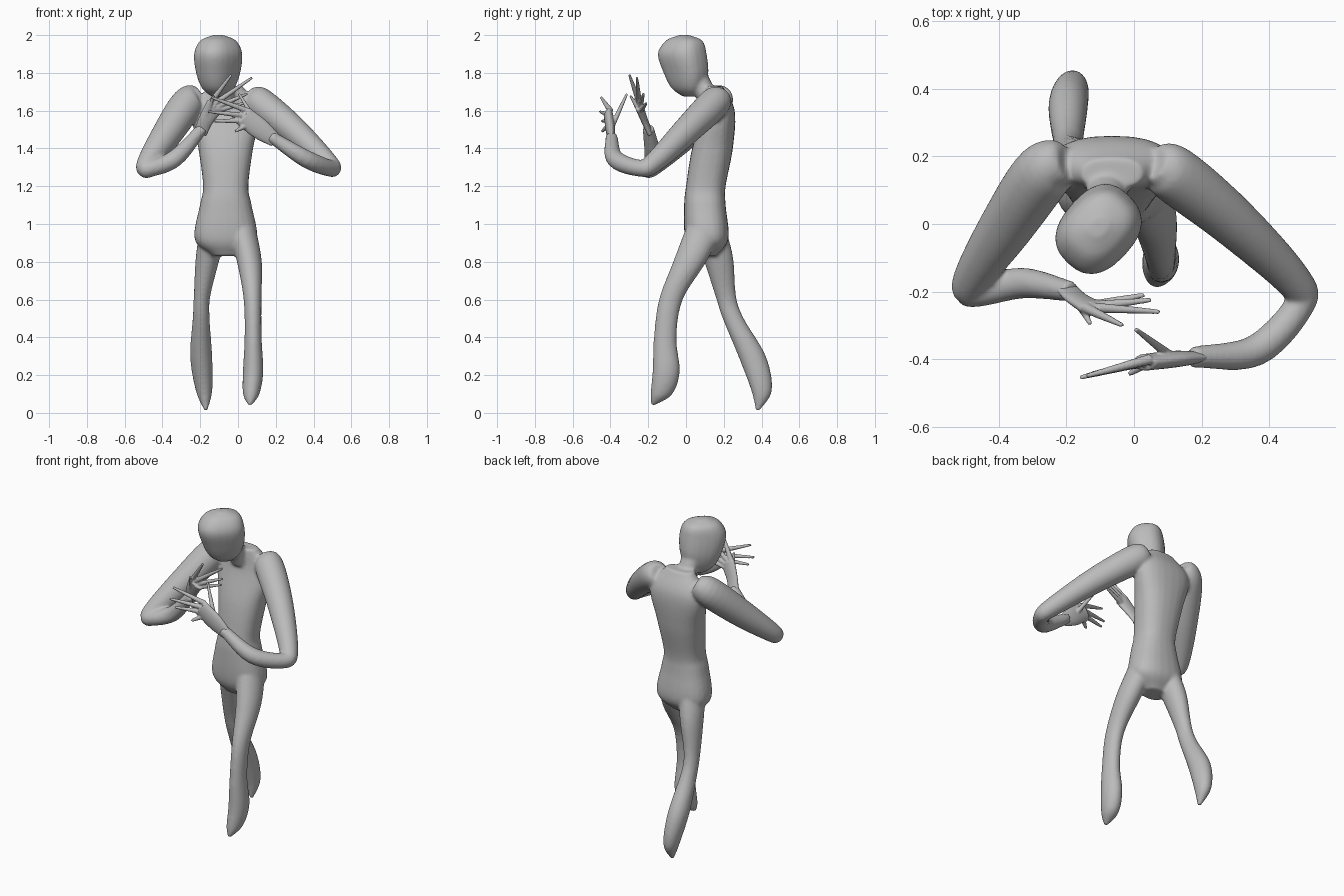
import bpy, bmesh, math
from mathutils import Vector, Matrix

cube = bpy.data.objects.get("Cube")
if cube:
    bpy.data.objects.remove(cube)

GREY = (0.5, 0.5, 0.5, 1)
grey = bpy.data.materials.new("plain grey")
grey.use_nodes = True
grey.diffuse_color = GREY
grey.node_tree.nodes["Principled BSDF"].inputs["Base Color"].default_value = GREY

UPWARD = Vector((0, 0, 1))
DEPTHWARD = Vector((0, 1, 0))


def blend(p, q, r, s, t):
    """Catmull-Rom value between q and r."""
    square = (2 * p - 5 * q + 4 * r - s) * t * t
    cubic = (3 * q - p - 3 * r + s) * t ** 3
    return q + ((r - p) * t + square + cubic) / 2


def spline(stations, steps=6):
    """Smooth curve through stations, each a position followed by radii."""
    before = [2 * a - b for a, b in zip(stations[0], stations[1])]
    after = [2 * a - b for a, b in zip(stations[-1], stations[-2])]
    padded = [before] + stations + [after]
    curve = []
    for span in zip(padded, padded[1:], padded[2:], padded[3:]):
        for i in range(steps):
            curve.append([blend(*values, i / steps) for values in zip(*span)])
    return curve + [stations[-1]]


def rounded(value, radius, power):
    """One coordinate of a superellipse outline."""
    return math.copysign(abs(value) ** (2 / power), value) * max(radius, 0.003)


def loft(bm, stations, across=None, yaw=0, power=2, sides=24):
    """Skin sections that lie level, or across the path when a reference is given."""
    path = spline(stations)
    centres = [Vector(station[:3]) for station in path]
    turn = Matrix.Rotation(yaw, 3, 'Z')
    rings = []
    for i, station in enumerate(path):
        u = turn @ Vector((1, 0, 0))
        v = turn @ DEPTHWARD
        if across is not None:
            tangent = centres[min(i + 1, len(path) - 1)] - centres[max(i - 1, 0)]
            tangent.normalize()
            v = tangent.cross(across).normalized()
            u = tangent.cross(v)
        ring = []
        for k in range(sides):
            angle = math.tau * k / sides
            wide = rounded(math.cos(angle), station[3], power)
            deep = rounded(math.sin(angle), station[4], power)
            ring.append(bm.verts.new(centres[i] + u * wide + v * deep))
        rings.append(ring)
    for lower, upper in zip(rings, rings[1:]):
        for k in range(sides):
            n = (k + 1) % sides
            bm.faces.new((lower[k], lower[n], upper[n], upper[k]))
    bm.faces.new(rings[0][::-1])
    bm.faces.new(rings[-1])


def limb(bm, joints, squash=1, **options):
    """Loft through joints of one radius, flattened by the squash ratio."""
    loft(bm, [(x, y, z, r * squash, r) for x, y, z, r in joints], **options)


def finish(bm, name, voxel, smoothing):
    bmesh.ops.recalc_face_normals(bm, faces=bm.faces)
    mesh = bpy.data.meshes.new(name)
    bm.to_mesh(mesh)
    bm.free()
    mesh.materials.append(grey)
    part = bpy.data.objects.new(name, mesh)
    bpy.context.collection.objects.link(part)
    # fuse the overlapping pieces into one soft skin
    fuse = part.modifiers.new("fuse", 'REMESH')
    fuse.mode = 'VOXEL'
    fuse.voxel_size = voxel
    fuse.use_smooth_shade = True
    soften = part.modifiers.new("soften", 'SMOOTH')
    soften.iterations = smoothing


def hand(name, palm, knuckles, tips, thumb):
    """Flat palm, four fingers fanned from the knuckle line, and a thumb."""
    bm = bmesh.new()
    limb(bm, palm, squash=0.45, across=DEPTHWARD)
    first, last = (Vector(end) for end in knuckles)
    heel = Vector(palm[1][:3])
    roots = [first.lerp(last, i / 3) for i in range(4)] + [heel]
    for root, tip in zip(roots, tips + [thumb]):
        middle = root.lerp(Vector(tip), 0.5)
        limb(bm, [(*root, .016), (*middle, .012), (*tip, .007)],
             across=DEPTHWARD, sides=10)
    finish(bm, name, voxel=0.0045, smoothing=3)


body = bmesh.new()

# torso: crotch, hips, waist, ribs, shoulder blades, collar
torso = [(.1, .83, .07, .06), (.11, .92, .165, .115), (.1, 1.1, .137, .11),
         (.105, 1.2, .12, .105), (.14, 1.4, .145, .108), (.175, 1.6, .18, .083),
         (.15, 1.73, .09, .045)]
loft(body, [(-.065, *level) for level in torso], power=2.4)

# neck, and a tapered head turned to the right
limb(body, [(-.07, .14, 1.62, .06), (-.09, .05, 1.8, .06)])
head = [(.02, 1.675, .04), (.01, 1.72, .09), (0, 1.8, .122), (-.02, 1.9, .133),
        (-.01, 1.97, .1), (-.01, 2, .03)]
limb(body, [(-.105, *level) for level in head], squash=0.8,
     yaw=math.radians(-43), power=2.5)

# right leg trailing: hip, thigh, knee, calf, ankle, toe
limb(body, [(-.13, .12, .98, .09), (-.16, .17, .82, .08), (-.19, .21, .62, .055),
            (-.195, .25, .5, .056), (-.195, .35, .3, .073), (-.18, .4, .12, .055),
            (-.17, .38, .01, .01)], squash=0.8)

# left leg leading
limb(body, [(.02, .1, .98, .1), (.06, .02, .8, .088), (.077, -.08, .6, .063),
            (.08, -.11, .4, .06), (.08, -.105, .22, .072), (.07, -.13, .1, .058),
            (.063, -.175, .04, .012)], squash=0.75)

# arms: chest, shoulder, upper arm, elbow, forearm, wrist
limb(body, [(-.2, .18, 1.68, .055), (-.265, .155, 1.64, .088), (-.38, -.01, 1.47, .08),
            (-.485, -.175, 1.31, .055), (-.46, -.2, 1.295, .045),
            (-.33, -.175, 1.35, .046), (-.185, -.2, 1.51, .03)], across=UPWARD)
limb(body, [(.06, .18, 1.68, .055), (.115, .15, 1.64, .084), (.29, .01, 1.5, .075),
            (.47, -.165, 1.33, .055), (.49, -.24, 1.295, .045),
            (.36, -.375, 1.345, .047), (.17, -.395, 1.465, .031)], across=UPWARD)
finish(body, "body", voxel=0.009, smoothing=6)

# right hand raised, fingers pointing to the left
hand("right_hand",
     palm=[(-.2, -.19, 1.48, .036), (-.17, -.22, 1.55, .04), (-.12, -.25, 1.63, .05)],
     knuckles=[(-.14, -.25, 1.65), (-.11, -.24, 1.6)],
     tips=[(-.035, -.3, 1.79), (.075, -.26, 1.775), (.05, -.225, 1.69), (.03, -.21, 1.64)],
     thumb=(-.13, -.295, 1.68))

# left hand spread, fingers pointing to the right
hand("left_hand",
     palm=[(.2, -.395, 1.44, .036), (.12, -.4, 1.5, .055), (.03, -.41, 1.57, .055)],
     knuckles=[(.05, -.4, 1.6), (.04, -.41, 1.52)],
     tips=[(-.14, -.45, 1.67), (-.16, -.455, 1.595), (-.13, -.445, 1.545), (-.015, -.445, 1.49)],
     thumb=(.005, -.312, 1.69))
